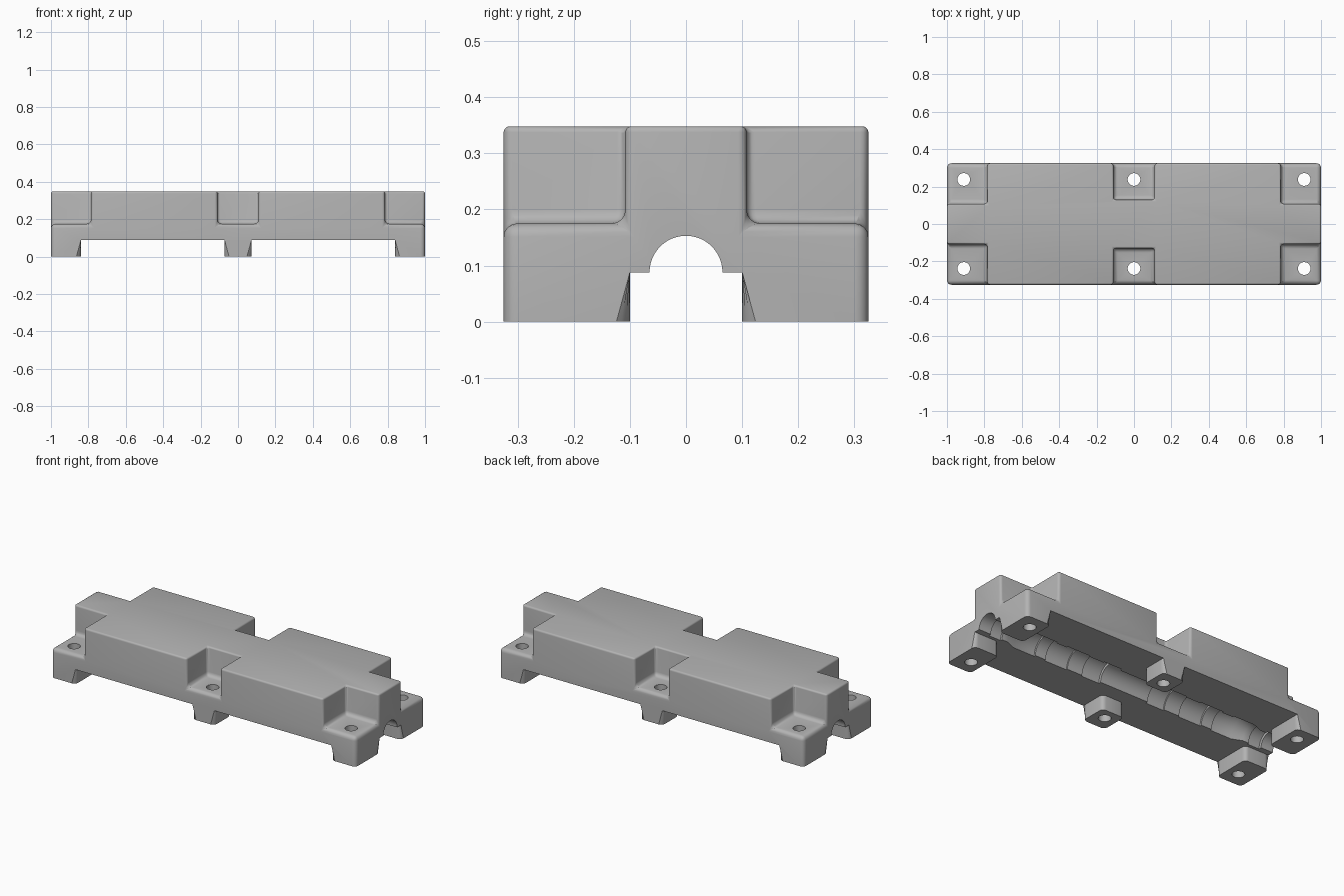
import bpy, bmesh, math
from itertools import product
from mathutils import Matrix

cube = bpy.data.objects.get("Cube")
if cube:
    bpy.data.objects.remove(cube, do_unlink=True)

grey = bpy.data.materials.new("plain grey")
grey.use_nodes = True
grey.diffuse_color = (0.45, 0.45, 0.45, 1)
grey.node_tree.nodes["Principled BSDF"].inputs["Base Color"].default_value = (0.45, 0.45, 0.45, 1)

UNDER, LEDGE, TOP = 0.088, 0.175, 0.348


def to_object(name, bm):
    mesh = bpy.data.meshes.new(name)
    bmesh.ops.recalc_face_normals(bm, faces=bm.faces)
    bm.to_mesh(mesh)
    bm.free()
    mesh.materials.append(grey)
    ob = bpy.data.objects.new(name, mesh)
    bpy.context.collection.objects.link(ob)
    return ob


def mirrored(values):
    return [-v for v in reversed(values)] + values


def solid(x, y, z):
    """True where the stepped casting is filled."""
    x, y = abs(x), abs(y)
    if x > 1 or y > 0.325 or z < 0 or z > TOP:
        return False
    if z < UNDER:    # feet
        return (x > 0.84 and y > 0.1) or (x < 0.072 and y > 0.17)
    if z > LEDGE:    # bolt pockets
        return not ((x > 0.785 and y > 0.108) or (x < 0.11 and y > 0.13))
    return True


# Stepped housing: skin of the filled cells
cuts = [mirrored([0.072, 0.11, 0.785, 0.84, 1.0]),
        mirrored([0.1, 0.108, 0.13, 0.17, 0.325]),
        [0, UNDER, LEDGE, TOP]]
bm = bmesh.new()
points = {}


def vert(key):
    if key not in points:
        points[key] = bm.verts.new([cuts[a][key[a]] for a in range(3)])
    return points[key]


def filled(cell):
    if any(c < 0 or c >= len(cuts[a]) - 1 for a, c in enumerate(cell)):
        return False
    return solid(*[(cuts[a][c] + cuts[a][c + 1]) / 2 for a, c in enumerate(cell)])


for cell in product(*[range(len(c) - 1) for c in cuts]):
    if not filled(cell):
        continue
    for axis, side in product(range(3), (0, 1)):
        near = list(cell)
        near[axis] += 2 * side - 1
        if filled(near):
            continue
        u, v = [a for a in range(3) if a != axis]
        corners = []
        for du, dv in ((0, 0), (1, 0), (1, 1), (0, 1)):
            k = list(cell)
            k[axis] += side
            k[u] += du
            k[v] += dv
            corners.append(vert(tuple(k)))
        bm.faces.new(corners)
bmesh.ops.recalc_face_normals(bm, faces=bm.faces)
bmesh.ops.dissolve_limit(bm, angle_limit=0.02, verts=bm.verts, edges=bm.edges)

# Rounding: broad on outer corners and pocket floors, fine on top rims, none below
weight = bm.edges.layers.float.new("bevel_weight_edge")
for e in bm.edges:
    a, b = [v.co for v in e.verts]
    upright = abs(a.z - b.z) > 0.01
    high = max(a.z, b.z)
    if not upright and high < LEDGE - 0.01:
        continue
    if upright:
        e[weight] = 0.8 if high < TOP - 0.01 else 0.5
    elif high < TOP - 0.01:
        e[weight] = 0.8
    else:
        e[weight] = 0.35
housing = to_object("housing", bm)
bevel = housing.modifiers.new("rounding", "BEVEL")
bevel.limit_method = "WEIGHT"
bevel.width = 0.03
bevel.segments = 4

# Stepped shaft channel, turned about the long axis
profile = [(-1.1, 0.065), (-0.92, 0.065), (-0.92, 0.082), (-0.84, 0.082),
           (-0.84, 0.07), (-0.8, 0.07), (-0.74, 0.095), (-0.6, 0.095),
           (-0.6, 0.085), (-0.53, 0.085), (-0.53, 0.095), (-0.38, 0.095),
           (-0.38, 0.087), (-0.28, 0.087), (-0.28, 0.095), (-0.16, 0.095), (-0.16, 0.08)]
profile += [(-x, r) for x, r in reversed(profile)]
SIDES = 48
bm = bmesh.new()
rings = []
for x, r in profile:
    angles = [2 * math.pi * i / SIDES for i in range(SIDES)]
    rings.append([bm.verts.new((x, r * math.cos(t), UNDER + r * math.sin(t))) for t in angles])
for r0, r1 in zip(rings, rings[1:]):
    for i in range(SIDES):
        j = (i + 1) % SIDES
        bm.faces.new((r0[i], r0[j], r1[j], r1[i]))
bm.faces.new(rings[0])
bm.faces.new(rings[-1])
channel = to_object("channel_cutter", bm)

# Six bolt holes
bm = bmesh.new()
for x, y in product((-0.91, 0, 0.91), (-0.238, 0.238)):
    bmesh.ops.create_cone(bm, cap_ends=True, segments=32, radius1=0.034, radius2=0.034,
                          depth=1, matrix=Matrix.Translation((x, y, 0.1)))
holes = to_object("bolt_hole_cutter", bm)

bpy.context.view_layer.objects.active = housing
for cutter in (channel, holes):
    cutter.hide_render = True
    cut = housing.modifiers.new(cutter.name, "BOOLEAN")
    cut.operation = "DIFFERENCE"
    cut.solver = "EXACT"
    cut.object = cutter

# Bake the cuts, drop the cutters and shade
for ob in bpy.context.selected_objects:
    ob.select_set(False)
housing.select_set(True)
for name in [m.name for m in housing.modifiers]:
    bpy.ops.object.modifier_apply(modifier=name)
for cutter in (channel, holes):
    bpy.data.objects.remove(cutter, do_unlink=True)
bpy.ops.object.shade_smooth_by_angle(angle=math.radians(30))
